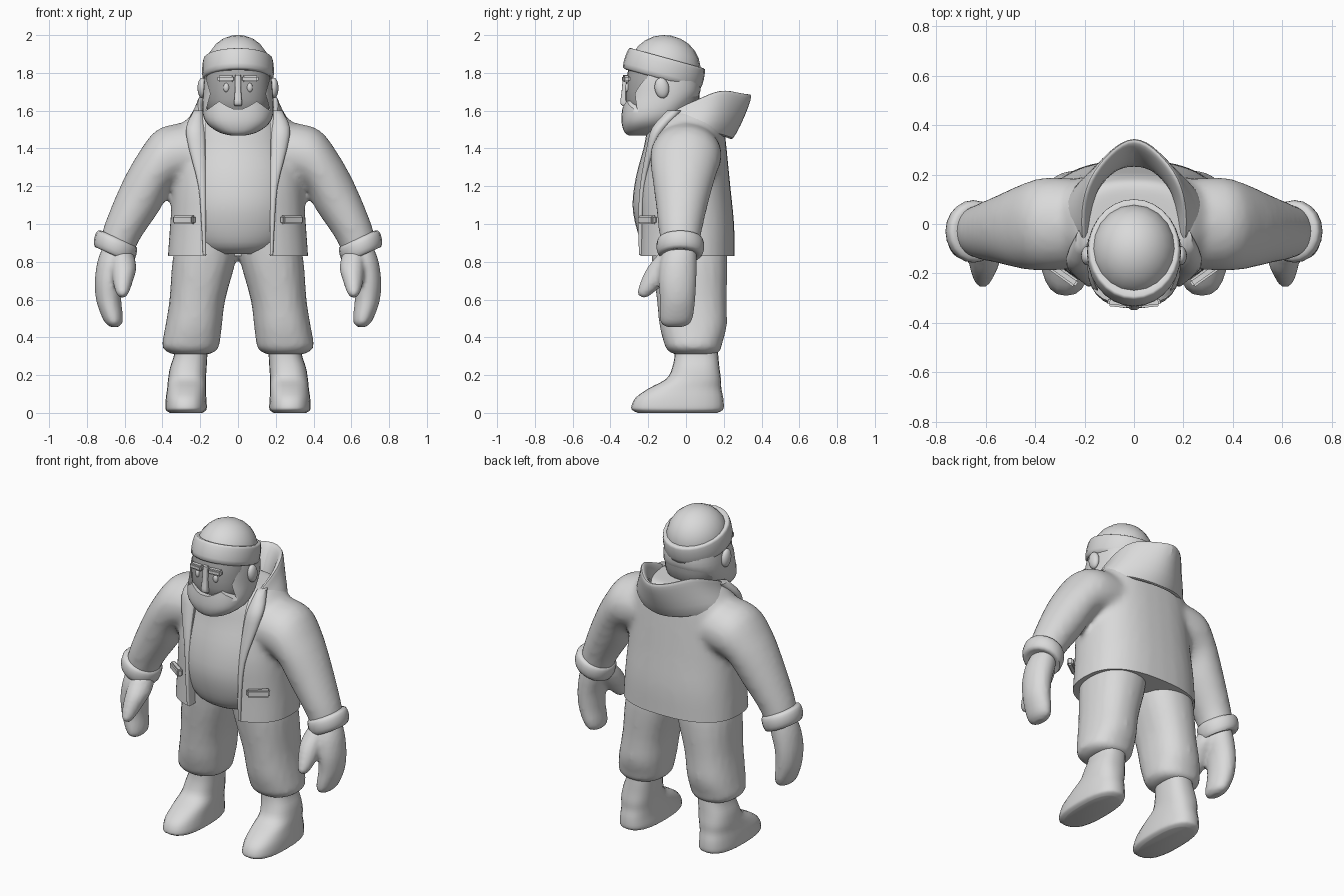
import bpy, bmesh, math
from mathutils import Vector, Matrix

if "Cube" in bpy.data.objects:
    bpy.data.objects.remove(bpy.data.objects["Cube"])


def material(name, value):
    m = bpy.data.materials.new(name)
    m.use_nodes = True
    col = (value, value, value, 1)
    m.diffuse_color = col
    m.node_tree.nodes["Principled BSDF"].inputs["Base Color"].default_value = col
    return m


CLAY = material("light grey", 0.7)
FACE = material("shaded grey", 0.4)


def finish(bm, name, mat=CLAY):
    bmesh.ops.recalc_face_normals(bm, faces=bm.faces)
    me = bpy.data.meshes.new(name)
    bm.to_mesh(me)
    bm.free()
    me.materials.append(mat)
    ob = bpy.data.objects.new(name, me)
    bpy.context.collection.objects.link(ob)
    return smooth(ob)


def select(ob):
    bpy.ops.object.select_all(action="DESELECT")
    ob.select_set(True)
    bpy.context.view_layer.objects.active = ob


def smooth(ob):
    select(ob)
    bpy.ops.object.shade_smooth_by_angle(angle=math.radians(55))
    return ob


def catmull(rings, steps):
    """Interpolate ring parameters smoothly."""
    out = []
    for i in range(len(rings) - 1):
        p = [Vector(rings[max(0, min(len(rings) - 1, i + k))]) for k in (-1, 0, 1, 2)]
        for s in range(steps):
            t = s / steps
            out.append(0.5 * (2 * p[1] + (p[2] - p[0]) * t
                              + (2 * p[0] - 5 * p[1] + 4 * p[2] - p[3]) * t * t
                              + (3 * p[1] - p[0] - 3 * p[2] + p[3]) * t ** 3))
    return out + [Vector(rings[-1])]


def add_loft(bm, rings, power=2.0, sides=20, steps=3, side=1):
    """Rings are (x, y, z, half width, half depth, tilt in degrees)."""
    loops = []
    full = [tuple(r) + (0,) * (6 - len(r)) for r in rings]
    for x, y, z, rx, ry, tilt in catmull(full, steps):
        a, loop = math.radians(tilt), []
        for k in range(sides):
            t = math.tau * k / sides
            c, s = math.cos(t), math.sin(t)
            u = rx * math.copysign(abs(c) ** (2 / power), c)
            v = ry * math.copysign(abs(s) ** (2 / power), s)
            loop.append(bm.verts.new((side * (x + u * math.cos(a)), y + v, z + u * math.sin(a))))
        loops.append(loop)
    for a, b in zip(loops, loops[1:]):
        for k in range(sides):
            j = (k + 1) % sides
            bm.faces.new((a[k], a[j], b[j], b[k]))
    bm.faces.new(loops[0])
    bm.faces.new(loops[-1])


def loft(name, rings, mat=CLAY, **kw):
    bm = bmesh.new()
    add_loft(bm, rings, **kw)
    return finish(bm, name, mat)


def ball(name, loc, size, tilt=0):
    bm = bmesh.new()
    bmesh.ops.create_uvsphere(bm, u_segments=20, v_segments=12, radius=1)
    bm.transform(Matrix.LocRotScale(Vector(loc), Matrix.Rotation(tilt, 3, "X"), Vector(size)))
    return finish(bm, name)


def block(name, loc, size, turn=0, bevel=0.008):
    bm = bmesh.new()
    bmesh.ops.create_cube(bm, size=1)
    bm.transform(Matrix.Diagonal((*size, 1)))
    if bevel:
        bmesh.ops.bevel(bm, geom=bm.edges[:], offset=bevel, segments=2, affect="EDGES")
    bm.transform(Matrix.LocRotScale(Vector(loc), Matrix.Rotation(turn, 3, "Z"), None))
    return finish(bm, name)


def modify(ob, kind, **settings):
    m = ob.modifiers.new(kind.lower(), kind)
    for key, value in settings.items():
        setattr(m, key, value)
    select(ob)
    bpy.ops.object.modifier_apply(modifier=m.name)


def fuse(ob, voxel, rounds):
    """Blend overlapping lofts into one soft skin."""
    modify(ob, "REMESH", mode="VOXEL", voxel_size=voxel)
    modify(ob, "SMOOTH", factor=0.5, iterations=rounds)
    smooth(ob)


def cut(ob, cutter):
    modify(ob, "BOOLEAN", operation="DIFFERENCE", object=cutter, solver="EXACT")
    bpy.data.objects.remove(cutter)
    smooth(ob)


# Coat with sleeves, open at the front
coat_rings = [(0, 0, .74, .375, .26), (0, 0, .83, .372, .258), (0, 0, 1, .36, .255),
              (0, -.01, 1.2, .345, .245), (0, 0, 1.4, .33, .215),
              (0, .01, 1.52, .3, .19), (0, .02, 1.6, .22, .15)]
sleeve_rings = [(.18, 0, 1.38, .16, .18, 85), (.35, 0, 1.36, .163, .19, 70),
                (.44, -.01, 1.28, .132, .175, 51), (.52, -.02, 1.135, .123, .145, 33),
                (.61, -.03, .965, .103, .115, 23), (.645, -.03, .87, .095, .1, 24)]
bm = bmesh.new()
add_loft(bm, coat_rings, power=2.5, sides=32)
for s in (1, -1):
    add_loft(bm, sleeve_rings, side=s)
coat = finish(bm, "coat")
fuse(coat, .018, 10)
cut(coat, block("hem_cutter", (0, 0, .68), (.9, .8, .3), bevel=0))
cut(coat, block("opening_cutter", (0, -.3, 1.2), (.34, .46, 1.4), bevel=0))

# Shirt over the belly
loft("shirt", [(0, -.02, .84, .16, .14), (0, -.03, .88, .24, .19), (0, -.05, .97, .29, .21),
               (0, -.07, 1.1, .3, .213), (0, -.07, 1.25, .29, .195), (0, -.05, 1.4, .26, .175),
               (0, -.04, 1.5, .23, .165), (0, -.04, 1.58, .18, .14)], sides=32)

# Trousers
leg_rings = [(.25, .045, .31, .1, .11), (.25, .043, .33, .135, .14), (.25, .038, .36, .152, .152),
             (.235, .038, .46, .15, .178), (.215, .03, .6, .148, .185),
             (.18, .02, .8, .168, .2), (.155, .01, .94, .165, .2)]
bm = bmesh.new()
for s in (1, -1):
    add_loft(bm, leg_rings, power=2.3, side=s)
fuse(finish(bm, "trousers"), .018, 3)

# Hood with a raised rim, its base sunk into the shoulders
rim = [(.195, -.17, 1.5), (.215, -.07, 1.62), (.22, .06, 1.665), (.19, .19, 1.73), (.1, .3, 1.7), (0, .37, 1.695)]
base = [(.28, -.13, 1.4), (.35, -.04, 1.46), (.35, .07, 1.46), (.27, .16, 1.42), (.13, .23, 1.4), (0, .23, 1.385)]
bm = bmesh.new()
strips = []
for side, span in ((1, range(6)), (-1, range(4, -1, -1))):
    for i in span:
        r, b = Vector(rim[i]), Vector(base[i])
        low = (r.x + .005, r.y, r.z - .05)
        inner = (r.x * .84, r.y * .89, r.z - .02)
        floor = (r.x * .7, r.y * .65, r.z - .18)
        strips.append([bm.verts.new((side * p[0], p[1], p[2])) for p in (b, low, r, inner, floor)])
for a, b in zip(strips, strips[1:]):
    for k in range(5):
        j = (k + 1) % 5
        bm.faces.new((a[k], a[j], b[j], b[k]))
bm.faces.new(strips[0])
bm.faces.new(strips[-1])
hood = finish(bm, "hood")
modify(hood, "SUBSURF", levels=2)

# Head with the darker eye area, and a beard cut open around it
loft("head", [(0, -.12, 1.53, .12, .13), (0, -.125, 1.62, .17, .19),
              (0, -.125, 1.74, .175, .194), (0, -.12, 1.82, .165, .185)], FACE, power=2.4, sides=28)
beard = loft("beard", [(0, -.24, 1.468, .035, .06), (0, -.225, 1.485, .1, .1), (0, -.2, 1.53, .163, .14),
                       (0, -.17, 1.59, .188, .17), (0, -.13, 1.68, .186, .2), (0, -.125, 1.76, .18, .2),
                       (0, -.125, 1.83, .168, .19)], power=2.4, sides=28)
half = [(.025, 1.61), (.06, 1.625), (.1, 1.65), (.17, 1.6), (.145, 1.69), (.168, 1.77), (.165, 1.815)]
outline = half + [(-x, z) for x, z in reversed(half)]
bm = bmesh.new()
face = bm.faces.new([bm.verts.new((x, -.5, z)) for x, z in outline])
grown = bmesh.ops.extrude_face_region(bm, geom=[face])["geom"]
bmesh.ops.translate(bm, verts=[v for v in grown if isinstance(v, bmesh.types.BMVert)], vec=(0, .34, 0))
cut(beard, finish(bm, "eye_area_cutter"))
loft("nose", [(0, -.315, 1.625, .017, .018), (0, -.322, 1.64, .021, .026),
              (0, -.318, 1.7, .017, .023), (0, -.313, 1.79, .015, .02)], power=4)

# Knitted cap
ball("cap_dome", (0, -.11, 1.825), (.172, .188, .175), tilt=-.2)
band = loft("cap_band", [(0, 0, -.058, .165, .19), (0, 0, -.05, .187, .213), (0, 0, 0, .19, .217),
                         (0, 0, .045, .185, .211), (0, 0, .058, .175, .2), (0, 0, .05, .14, .16)],
            sides=28, steps=2)
band.matrix_world = Matrix.Translation((0, -.115, 1.822)) @ Matrix.Rotation(-.27, 4, "X")

for s, label in ((1, "left_"), (-1, "right_")):
    # Face details
    block(label + "brow", (s * .064, -.318, 1.768), (.085, .036, .034), s * .1)
    ball(label + "eye", (s * .062, -.31, 1.722), (.016, .013, .024))
    ball(label + "ear", (s * .19, -.128, 1.72), (.024, .038, .055), tilt=.15)
    # Coat trim
    block(label + "pocket", (s * .285, -.205, 1.022), (.132, .036, .045), s * .62)
    loft(label + "lapel", [(.177, -.238, .835, .009, .01), (.182, -.242, 1, .012, .012),
                           (.19, -.23, 1.2, .02, .014), (.215, -.185, 1.4, .045, .025),
                           (.225, -.14, 1.51, .05, .04), (.21, -.06, 1.6, .025, .04)], sides=14, side=s)
    loft(label + "cuff", [(.632, -.03, .925, .09, .09, 24), (.638, -.03, .92, .112, .116, 24),
                          (.646, -.03, .895, .12, .126, 24), (.655, -.03, .86, .118, .124, 24),
                          (.66, -.03, .835, .106, .11, 24), (.657, -.03, .838, .08, .08, 24)], steps=2, side=s)
    # Mitten hand with thumb
    bm = bmesh.new()
    add_loft(bm, [(.65, -.03, .87, .07, .085), (.665, -.04, .8, .08, .098), (.685, -.045, .7, .073, .1),
                  (.685, -.045, .6, .067, .094), (.668, -.05, .52, .058, .09),
                  (.657, -.055, .475, .045, .078), (.655, -.06, .455, .02, .045)], side=s)
    add_loft(bm, [(.615, -.06, .85, .06, .08), (.605, -.115, .77, .068, .09),
                  (.61, -.175, .69, .052, .068), (.612, -.215, .635, .034, .042),
                  (.612, -.222, .612, .016, .018)], sides=14, side=s)
    fuse(finish(bm, label + "hand"), .012, 3)
    # Boot with a softly rounded sole
    loft(label + "boot", [(.275, -.045, 0, .085, .21), (.275, -.045, .012, .104, .235),
                          (.275, -.045, .03, .11, .245), (.275, -.035, .08, .107, .232),
                          (.272, -.005, .13, .103, .192), (.27, .04, .18, .1, .145), (.263, .052, .24, .097, .125),
                          (.25, .055, .31, .088, .115), (.245, .05, .4, .09, .11)], power=2.5, sides=24, side=s)
